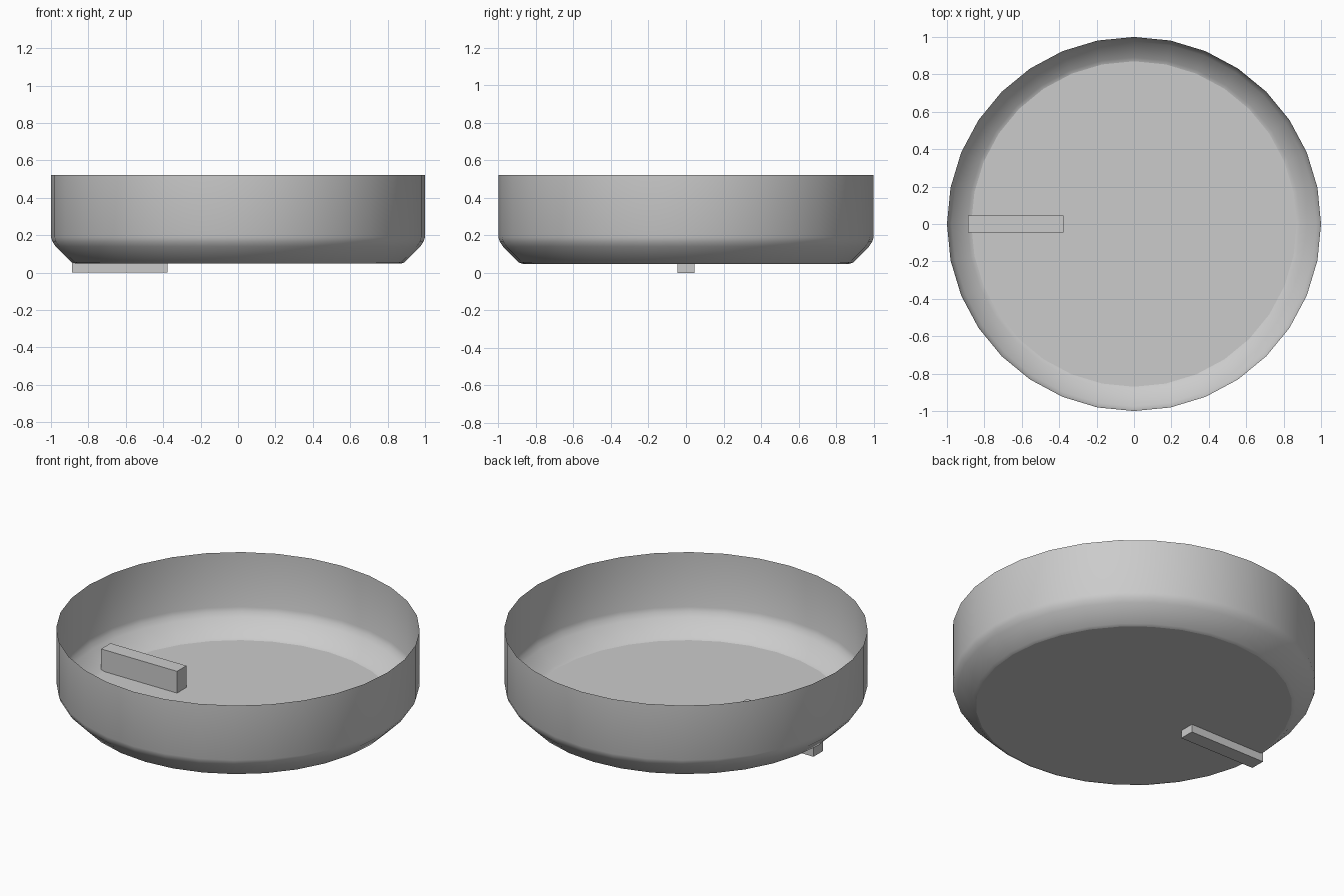
import bpy, bmesh, math

if "Cube" in bpy.data.objects:
    bpy.data.objects.remove(bpy.data.objects["Cube"])

SIDES = 32


def add_object(name, bm):
    bmesh.ops.recalc_face_normals(bm, faces=bm.faces)
    mesh = bpy.data.meshes.new(name)
    bm.to_mesh(mesh)
    bm.free()
    obj = bpy.data.objects.new(name, mesh)
    bpy.context.collection.objects.link(obj)
    return obj


# Open thin-walled dish: flat floor, chamfered lower edge, straight wall
profile = [(0.87, 0.048), (0.89, 0.055), (0.975, 0.14), (0.992, 0.165),
           (1.0, 0.19), (1.0, 0.522)]
bm = bmesh.new()
rings = []
for r, z in profile:
    rings.append([bm.verts.new((r * math.cos(2 * math.pi * i / SIDES),
                                r * math.sin(2 * math.pi * i / SIDES), z))
                  for i in range(SIDES)])
bm.faces.new(rings[0][::-1])
for low, high in zip(rings, rings[1:]):
    for i in range(SIDES):
        j = (i + 1) % SIDES
        bm.faces.new((low[i], low[j], high[j], high[i]))
for f in bm.faces:
    f.smooth = len(f.verts) == 4
add_object("dish", bm)

# Bar that passes through the floor near the left edge
bm = bmesh.new()
bmesh.ops.create_cube(bm, size=1)
bmesh.ops.scale(bm, vec=(0.51, 0.09, 0.18), verts=bm.verts)
bmesh.ops.translate(bm, vec=(-0.633, 0, 0.09), verts=bm.verts)
add_object("floor_bar", bm)
